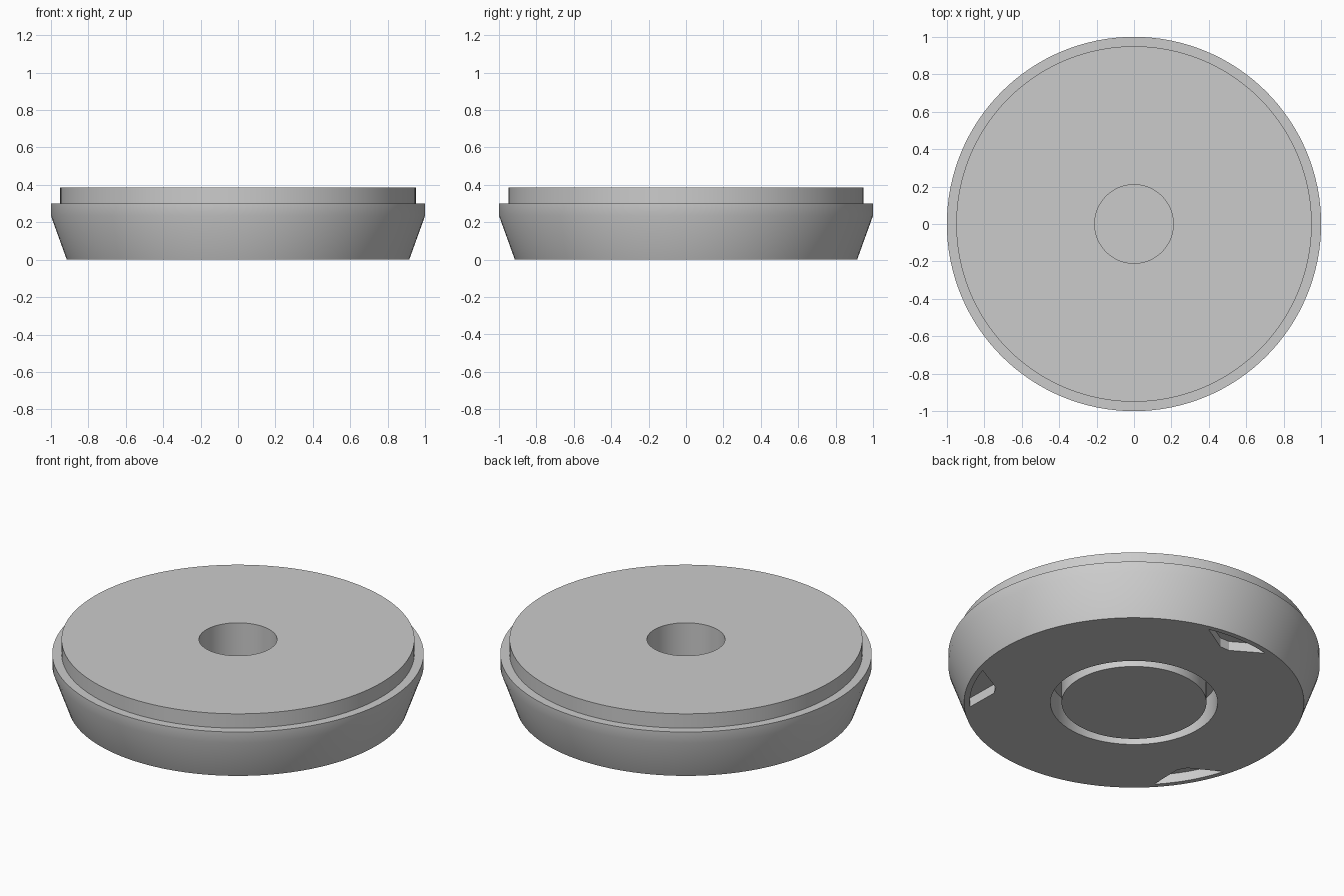
import bpy, bmesh
from math import radians, sin, cos, pi

cube = bpy.data.objects.get("Cube")
if cube:
    bpy.data.objects.remove(cube, do_unlink=True)

# Single grey material
grey = bpy.data.materials.new("light_grey")
grey.use_nodes = True
colour = (0.6, 0.6, 0.6, 1)
grey.diffuse_color = colour
grey.node_tree.nodes["Principled BSDF"].inputs["Base Color"].default_value = colour


def add_object(name, bm):
    bmesh.ops.recalc_face_normals(bm, faces=bm.faces)
    mesh = bpy.data.meshes.new(name)
    bm.to_mesh(mesh)
    bm.free()
    mesh.materials.append(grey)
    obj = bpy.data.objects.new(name, mesh)
    bpy.context.collection.objects.link(obj)
    return obj


def lathe(name, profile, steps=128):
    bm = bmesh.new()
    verts = [bm.verts.new((r, 0, z)) for r, z in profile]
    edges = [bm.edges.new(pair) for pair in zip(verts, verts[1:])]
    bmesh.ops.spin(bm, geom=verts + edges, cent=(0, 0, 0), axis=(0, 0, 1),
                   angle=2 * pi, steps=steps)
    bmesh.ops.remove_doubles(bm, verts=bm.verts, dist=0.0001)
    return add_object(name, bm)


def prism(name, outline, bottom, top):
    bm = bmesh.new()
    face = bm.faces.new([bm.verts.new((x, y, bottom)) for x, y in outline])
    side = bmesh.ops.extrude_face_region(bm, geom=[face])["geom"]
    moved = [v for v in side if isinstance(v, bmesh.types.BMVert)]
    bmesh.ops.translate(bm, verts=moved, vec=(0, 0, top - bottom))
    return add_object(name, bm)


# Disc body: blind top hole, stepped rim, tapered side, ring groove below
body = lathe("disc_body", [
    (0, 0.12), (0.21, 0.12), (0.21, 0.385),
    (0.95, 0.385), (0.95, 0.3), (1, 0.3), (1, 0.235), (0.915, 0),
    (0.45, 0), (0.45, 0.16), (0.39, 0.16), (0.39, 0), (0, 0),
])

# Three shallow recesses near the lower rim
arc = [(0.885 * cos(radians(a)), 0.885 * sin(radians(a)))
       for a in (-13, -9, -4, 0, 4, 9, 13)]
outline = arc + [(0.76, 0.03), (0.76, -0.03)]
for i in range(3):
    cutter = prism(f"recess_cutter_{i + 1}", outline, -0.1, 0.055)
    cutter.rotation_euler.z = radians(90 + 120 * i)
    cutter.hide_render = True
    cutter.hide_viewport = True
    cut = body.modifiers.new(f"recess_{i + 1}", 'BOOLEAN')
    cut.operation = 'DIFFERENCE'
    cut.solver = 'EXACT'
    cut.object = cutter

# Bake the recesses, then smooth the round sides
bpy.context.view_layer.update()
graph = bpy.context.evaluated_depsgraph_get()
finished = bpy.data.meshes.new_from_object(body.evaluated_get(graph))
body.modifiers.clear()
body.data = finished
for obj in [o for o in bpy.data.objects if o.name.startswith("recess_cutter")]:
    bpy.data.objects.remove(obj, do_unlink=True)

bpy.ops.object.select_all(action='DESELECT')
body.select_set(True)
bpy.context.view_layer.objects.active = body
bpy.ops.object.shade_smooth_by_angle(angle=radians(30))
